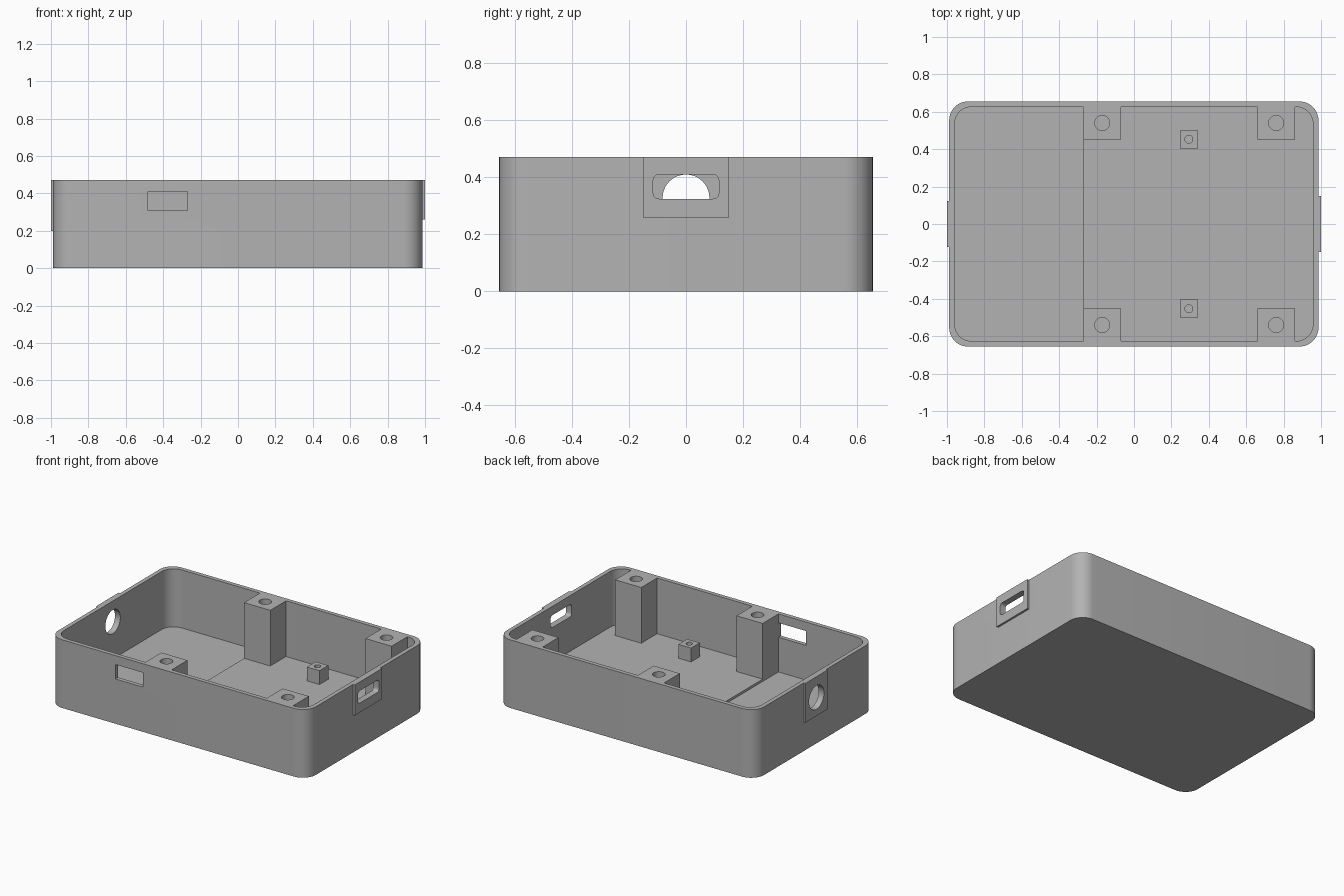
import bpy
import bmesh
from math import cos, sin, pi, radians

cube = bpy.data.objects.get("Cube")
if cube:
    bpy.data.objects.remove(cube, do_unlink=True)

grey = bpy.data.materials.new("plain grey")
grey.use_nodes = True
colour = (0.45, 0.45, 0.45, 1)
grey.diffuse_color = colour
grey.node_tree.nodes["Principled BSDF"].inputs["Base Color"].default_value = colour


def outline(u0, u1, v0, v1, r_low=0, r_high=0, steps=12):
    """Rectangle outline with rounded corners at the low and high u ends."""
    points = []
    corners = [(u1, v1, r_high, -1, -1), (u0, v1, r_low, 1, -1),
               (u0, v0, r_low, 1, 1), (u1, v0, r_high, -1, 1)]
    for i, (u, v, r, su, sv) in enumerate(corners):
        if r == 0:
            points.append((u, v))
            continue
        for k in range(steps + 1):
            a = (i + k / steps) * pi / 2
            points.append((u + su * r + r * cos(a), v + sv * r + r * sin(a)))
    return points


def circle(u, v, r, n=32):
    return [(u + r * cos(2 * pi * k / n), v + r * sin(2 * pi * k / n)) for k in range(n)]


def prism(name, points, low, high, axis="z"):
    """Extrude an outline along an axis."""
    place = {"x": lambda u, v, w: (w, u, v),
             "y": lambda u, v, w: (u, w, v),
             "z": lambda u, v, w: (u, v, w)}[axis]
    bm = bmesh.new()
    a = [bm.verts.new(place(u, v, low)) for u, v in points]
    b = [bm.verts.new(place(u, v, high)) for u, v in points]
    bm.faces.new(a)
    bm.faces.new(b)
    n = len(points)
    for i in range(n):
        j = (i + 1) % n
        bm.faces.new((a[i], a[j], b[j], b[i]))
    bmesh.ops.recalc_face_normals(bm, faces=bm.faces)
    mesh = bpy.data.meshes.new(name)
    bm.to_mesh(mesh)
    bm.free()
    mesh.materials.append(grey)
    obj = bpy.data.objects.new(name, mesh)
    bpy.context.collection.objects.link(obj)
    return obj


def select(obj):
    bpy.ops.object.select_all(action="DESELECT")
    obj.select_set(True)
    bpy.context.view_layer.objects.active = obj


def cut(obj, *cutters):
    """Subtract cutters from a part, then remove them."""
    select(obj)
    for cutter in cutters:
        mod = obj.modifiers.new("cut", "BOOLEAN")
        mod.operation = "DIFFERENCE"
        mod.solver = "EXACT"
        mod.object = cutter
        bpy.ops.object.modifier_apply(modifier=mod.name)
        bpy.data.objects.remove(cutter, do_unlink=True)


TOP = 0.472
FLOOR, RAISED = 0.07, 0.086
LEFT, RIGHT, SIDE = -0.988, 0.986, 0.655
WALL = 0.029
IN_SIDE = SIDE - WALL
STEP = -0.27
parts = []


def port_slot():
    return prism("slot_cutter", outline(-0.115, 0.115, 0.325, 0.41, 0.02, 0.02, 6),
                 0.9, 1.1, "x")


def round_port():
    return prism("round_cutter", circle(0, 0.328, 0.082, 48), -1.1, -0.9, "x")


# Open tray with rounded corners and wall openings
tray = prism("tray", outline(LEFT, RIGHT, -SIDE, SIDE, 0.1, 0.1), 0, TOP)
cavity = prism("cavity_cutter", outline(LEFT + WALL, RIGHT - WALL, -IN_SIDE, IN_SIDE, 0.09, 0.09),
               FLOOR, 0.6)
window = prism("window_cutter", outline(-0.48, STEP, 0.31, 0.41), -0.7, -0.6, "y")
cut(tray, cavity, window, port_slot(), round_port())
parts.append(tray)

# Raised part of the floor
parts.append(prism("raised_floor",
                   outline(STEP, RIGHT - WALL, -IN_SIDE, IN_SIDE, 0, 0.09), FLOOR, RAISED))

# Thickened plates around the end openings
slot_plate = prism("slot_plate", outline(-0.15, 0.15, 0.26, TOP), RIGHT, 1.0, "x")
cut(slot_plate, port_slot())
round_plate = prism("round_port_plate", outline(-0.122, 0.122, 0.2, TOP), -1.0, LEFT, "x")
cut(round_plate, round_port())
parts += [slot_plate, round_plate]

# Screw posts and small standoffs, on both long sides
for side, label in ((-1, "front"), (1, "back")):
    for x, end in ((-0.17, "right"), (0.76, "left")):
        v0, v1 = sorted((side * 0.453, side * IN_SIDE))
        post = prism(f"{label}_{end}_post", outline(x - 0.1, x + 0.1, v0, v1), RAISED, TOP)
        cut(post, prism("hole_cutter", circle(x, side * 0.54, 0.04), 0.2, 0.6))
        parts.append(post)
    y = side * 0.453
    standoff = prism(f"{label}_standoff", outline(0.245, 0.341, y - 0.048, y + 0.048), RAISED, 0.182)
    cut(standoff, prism("hole_cutter", circle(0.293, y, 0.021, 24), 0.1, 0.3))
    parts.append(standoff)

# Smooth rounded walls, sharp edges kept
for part in parts:
    select(part)
    bpy.ops.object.shade_smooth_by_angle(angle=radians(30))
